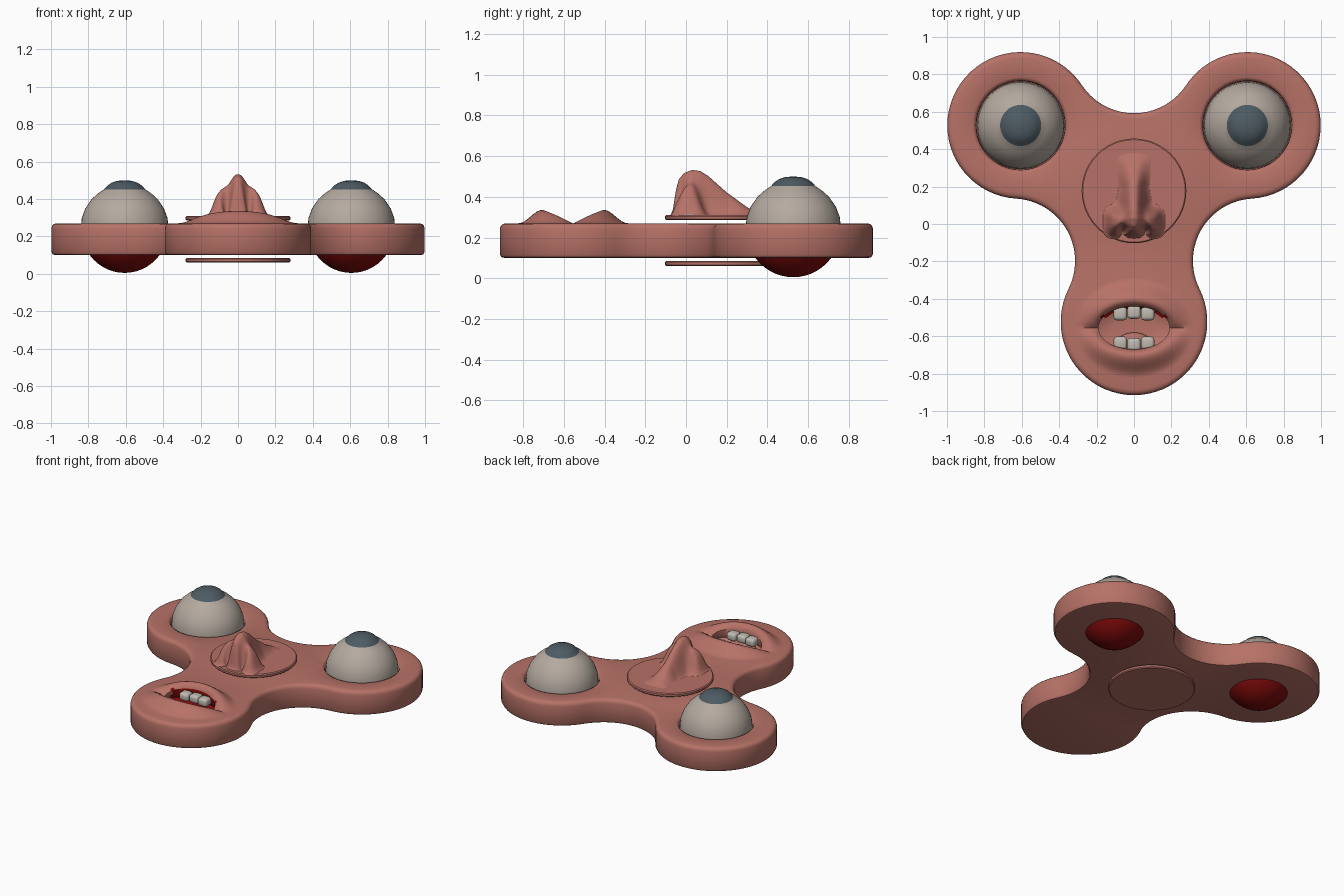
import bpy, bmesh, math
from math import sin, cos, pi, radians, exp

if "Cube" in bpy.data.objects:
    bpy.data.objects.remove(bpy.data.objects["Cube"])

def material(name, rgb):
    m = bpy.data.materials.new(name)
    m.diffuse_color = (*rgb, 1)
    m.use_nodes = True
    m.node_tree.nodes["Principled BSDF"].inputs["Base Color"].default_value = m.diffuse_color
    return m

SKIN = material("skin", (.47, .167, .135))
WHITE = material("eye_white", (.46, .40, .35))
IRIS = material("iris_slate", (.075, .105, .125))
RED = material("dark_red", (.21, .003, .003))
TOOTH = material("tooth", (.52, .49, .44))

def finish(bm, name, mats, angle=40, rule=None):
    bmesh.ops.remove_doubles(bm, verts=bm.verts, dist=1e-5)
    bmesh.ops.recalc_face_normals(bm, faces=bm.faces)
    if rule:
        for f in bm.faces:
            f.material_index = rule(f.calc_center_median())
    me = bpy.data.meshes.new(name)
    bm.to_mesh(me)
    bm.free()
    for m in mats:
        me.materials.append(m)
    ob = bpy.data.objects.new(name, me)
    bpy.context.collection.objects.link(ob)
    bpy.ops.object.select_all(action='DESELECT')
    ob.select_set(True)
    bpy.context.view_layer.objects.active = ob
    bpy.ops.object.shade_smooth_by_angle(angle=radians(angle))
    return ob

def loft(bm, rings):
    """Skin a list of equal-length closed rings; returns the vertex rings."""
    vr = [[bm.verts.new(p) for p in r] for r in rings]
    for a, b in zip(vr, vr[1:]):
        n = len(a)
        for i in range(n):
            j = (i + 1) % n
            bm.faces.new((a[i], a[j], b[j], b[i]))
    return vr

def circle(cx, cy, r, z, n=48):
    return [(cx + r * cos(2 * pi * i / n), cy + r * sin(2 * pi * i / n), z) for i in range(n)]

def lathe(name, cx, cy, profile, mats, rule=None, angle=40):
    bm = bmesh.new()
    loft(bm, [circle(cx, cy, max(r, 1e-6), z) for r, z in profile])
    return finish(bm, name, mats, angle, rule)

def fill(bm, loops):
    edges = []
    for l in loops:
        for i in range(len(l)):
            e = bm.edges.get((l[i - 1], l[i]))
            edges.append(e or bm.edges.new((l[i - 1], l[i])))
    bmesh.ops.triangle_fill(bm, use_beauty=True, edges=edges, normal=(0, 0, 1))

# --- three-lobed outline, made of tangent arcs around the hub ---
HUB, D, V, R = .177, .70, .749, .392
GAP = math.sqrt(D * D + V * V - D * V)
ALPHA = math.atan2(V * sin(pi / 3), V * cos(pi / 3) - D)
BETA = ALPHA - pi / 3

def outline(inset, z):
    pts = []
    for k in range(3):
        phi = -pi / 2 + k * 2 * pi / 3
        cx, cy = D * cos(phi), HUB + D * sin(phi)
        for i in range(41):
            a = phi - ALPHA + 2 * ALPHA * i / 40
            pts.append((cx + (R - inset) * cos(a), cy + (R - inset) * sin(a), z))
        psi = phi + pi / 3
        cx, cy, r = V * cos(psi), HUB + V * sin(psi), GAP - R + inset
        for i in range(1, 18):
            a = psi + pi + BETA - 2 * BETA * i / 18
            pts.append((cx + r * cos(a), cy + r * sin(a), z))
    return pts

# --- mouth relief: lips swell between the opening and an outer ellipse ---
N = 72

def opening(scale, z):
    return [(.19 * scale * cos(2 * pi * i / N), -.555 + .115 * scale * sin(2 * pi * i / N), z)
            for i in range(N)]

def lip_ring(t):
    ring = []
    for i in range(N):
        c, s = cos(2 * pi * i / N), sin(2 * pi * i / N)
        x = (.19 + t * .14) * c
        y = -.555 + (.115 + t * .155) * s
        bump = .5 + .5 * sin(pi / 2 * t / .22) if t < .22 else .5 + .5 * cos(pi * (t - .22) / .78)
        z = .27 + .066 * abs(s) ** .7 * bump - .02 * (1 - abs(s)) * (1 - t) ** 3
        ring.append((x, y, z))
    return ring

# --- body with eye sockets and mouth ---
EYE_X, EYE_Y = .606, .527
bm = bmesh.new()
sides = loft(bm, [outline(d, z) for d, z in
                  ((.022, .10), (.008, .104), (0, .118), (0, .242), (.004, .256), (.013, .266), (.03, .27))])
sockets = [loft(bm, [circle(s * EYE_X, EYE_Y, r, z) for r, z in ((.258, .27), (.246, .264), (.238, .25), (.236, .2))])
           for s in (-1, 1)]
lips = loft(bm, [lip_ring(t) for t in (1, .9, .8, .7, .6, .5, .4, .31, .22, .15, .08, 0)])
inner = loft(bm, [[tuple(v.co) for v in lips[-1]], opening(1.02, .25), opening(1.1, .225), opening(.9, .2),
                  opening(.5, .195)])
bm.faces.new(inner[-1])
fill(bm, [sides[-1], sockets[0][0], sockets[1][0], lips[0]])
fill(bm, [sides[0]])

def body_rule(c):
    wall = abs(c.x) < .2 and -.5 < c.y < -.42 and .2 < c.z < .29
    return 1 if wall and ((c.x / .19) ** 2 + ((c.y + .555) / .115) ** 2) > .95 else 0

finish(bm, "body", [SKIN, RED], 40, body_rule)

# --- eyes: white ball, raised iris, red underside ---
profile = [(.234 * sin(pi / 2 * i / 12), .245 - .24 * cos(pi / 2 * i / 12)) for i in range(13)]
profile += [(.229, .30), (.21, .35), (.176, .40), (.14, .432), (.11, .452),
            (.092, .472), (.07, .487), (.04, .497), (0, .5)]
for side, s in (("left", -1), ("right", 1)):
    lathe(side + "_eye", s * EYE_X, EYE_Y, profile, [WHITE, IRIS, RED],
          lambda c: 1 if c.z > .455 else (2 if c.z < .16 else 0), 60)

# --- floating hub caps ---
for name, z in (("top_cap", .285), ("bottom_cap", .06)):
    lathe(name, 0, HUB, [(0, z), (.274, z), (.28, z + .006), (.28, z + .019), (.274, z + .025), (0, z + .025)], [SKIN])

# --- nose: smooth height field of ridge, wings and nostrils ---
RIDGE = [(-.08, 0, .09), (-.065, .03, .085), (-.05, .13, .08), (-.035, .185, .075), (-.01, .215, .073), (.03, .23, .07),
         (.07, .225, .065), (.11, .2, .06), (.2, .12, .055), (.3, .047, .07), (.385, .004, .1)]

def nose_height(x, y):
    h, w = 0, .08
    for (y0, h0, w0), (y1, h1, w1) in zip(RIDGE, RIDGE[1:]):
        if y0 <= y <= y1:
            u = (y - y0) / (y1 - y0)
            h, w = h0 + u * (h1 - h0), w0 + u * (w1 - w0)
    x = abs(x)
    f = h * exp(-(x / w) ** 2.5)
    f += .115 * exp(-(abs(x - .1) / .044) ** 2.4 - (abs(y - .015) / .065) ** 3)
    f -= .13 * exp(-((x - .058) / .024) ** 2 - ((y + .035) / .026) ** 2)
    return max(f, 0)

bm = bmesh.new()
NX, NY = 64, 100
grid = []
for j in range(NY + 1):
    y = -.085 + .47 * (j / NY) ** 1.3
    row = []
    for i in range(NX + 1):
        x = -.165 + .33 * i / NX
        row.append(bm.verts.new((x, y, .302 + nose_height(x, y))))
    grid.append(row)
for j in range(NY):
    for i in range(NX):
        q = (grid[j][i], grid[j][i + 1], grid[j + 1][i + 1], grid[j + 1][i])
        if max(v.co.z for v in q) > .308:
            bm.faces.new(q)
bmesh.ops.delete(bm, geom=[v for v in bm.verts if not v.link_faces], context='VERTS')
for _ in range(2):
    bmesh.ops.smooth_vert(bm, verts=bm.verts, factor=.5, use_axis_z=True)
finish(bm, "nose", [SKIN], 80)

# --- teeth: three rounded blocks above and below ---
for row, y0, bend in (("upper", -.472, -.008), ("lower", -.645, .008)):
    for k in (-1, 0, 1):
        bm = bmesh.new()
        bmesh.ops.create_cube(bm, size=1)
        for v in bm.verts:
            v.co.x = v.co.x * .072 + k * .073
            v.co.y = v.co.y * .07 + y0 + bend * abs(k)
            v.co.z = v.co.z * .055 + .262
        bmesh.ops.bevel(bm, geom=bm.edges[:], offset=.018, segments=3, profile=.5, affect='EDGES')
        finish(bm, f"{row}_tooth_{k + 2}", [TOOTH], 60)

# --- tongue ---
bm = bmesh.new()
bmesh.ops.create_uvsphere(bm, u_segments=32, v_segments=16, radius=1)
for v in bm.verts:
    v.co = (v.co.x * .095, -.64 + v.co.y * .06, .205 + v.co.z * .04)
finish(bm, "tongue", [SKIN], 60)
